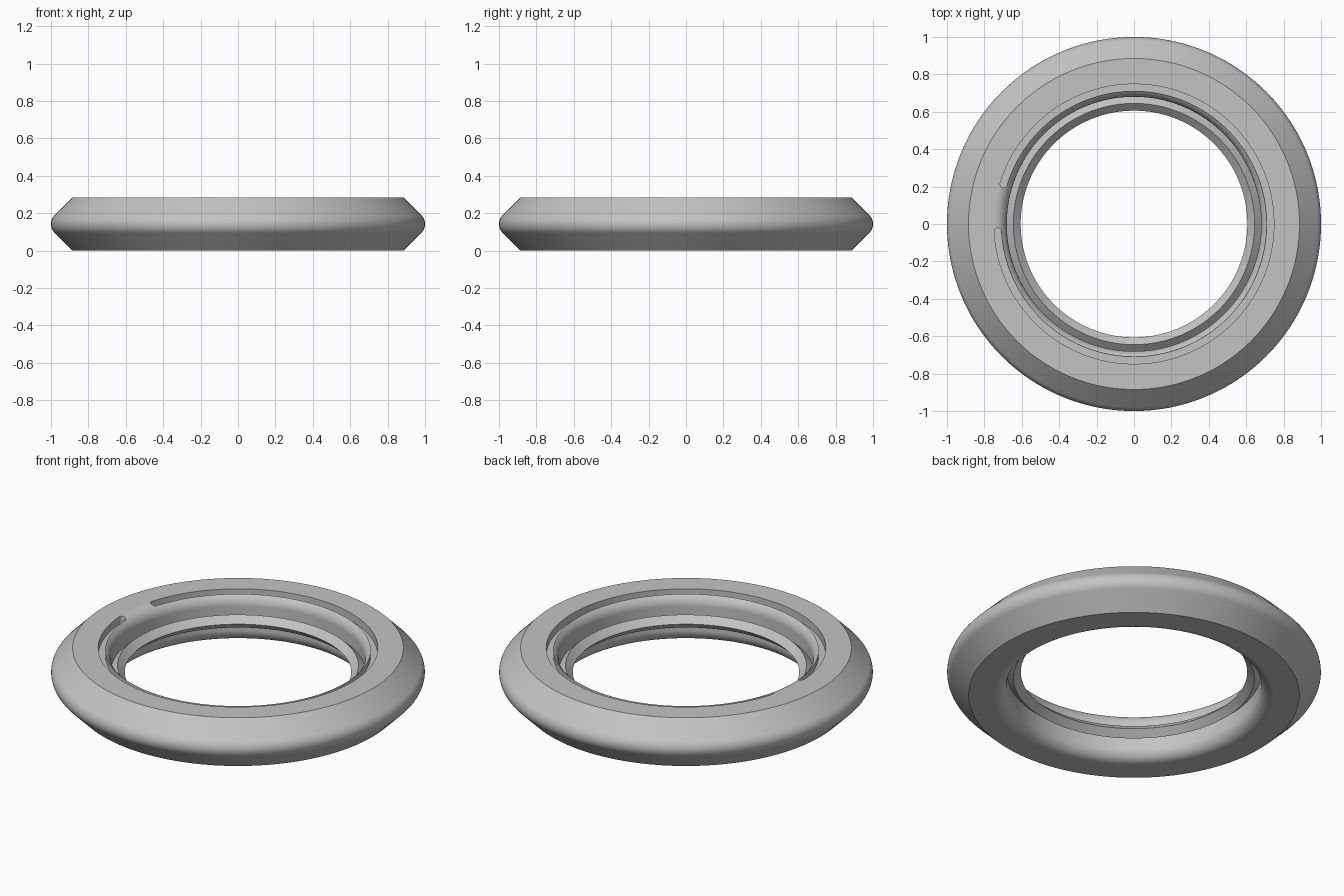
import bpy, bmesh
from math import sin, cos, radians, tau
from mathutils import Vector

if "Cube" in bpy.data.objects:
    bpy.data.objects.remove(bpy.data.objects["Cube"], do_unlink=True)

HEIGHT = 0.285
MID = HEIGHT / 2
SEGMENTS = 160

grey = bpy.data.materials.new("light_grey")
grey.use_nodes = True
colour = (0.55, 0.55, 0.55, 1)
grey.diffuse_color = colour
grey.node_tree.nodes["Principled BSDF"].inputs["Base Color"].default_value = colour


def arc(cx, cy, radius, start, end, steps):
    """Points along a circular arc, angles in degrees."""
    angles = [radians(start + (end - start) * i / steps) for i in range(steps + 1)]
    return [(cx + radius * cos(a), cy + radius * sin(a)) for a in angles]


def make_object(name, bm):
    bmesh.ops.recalc_face_normals(bm, faces=bm.faces)
    mesh = bpy.data.meshes.new(name)
    bm.to_mesh(mesh)
    bm.free()
    mesh.materials.append(grey)
    obj = bpy.data.objects.new(name, mesh)
    bpy.context.collection.objects.link(obj)
    return obj


# Upper half of the ring section: rounded rim, top face, inner lip, channel, ridge
upper = arc(0.934, MID, 0.066, 0, 45, 7)
upper += [(0.885, HEIGHT)]
upper += arc(0.75, HEIGHT - 0.07, 0.07, 90, 180, 12)
upper += [(0.68, MID + 0.006), (0.645, MID + 0.038), (0.606, MID)]

# Mirror the section downwards and revolve it
lower = [(r, HEIGHT - z) for r, z in reversed(upper[1:-1])]
bm = bmesh.new()
verts = [bm.verts.new((r, 0, z)) for r, z in upper + lower]
edges = [bm.edges.new((v, verts[i - 1])) for i, v in enumerate(verts)]
bmesh.ops.spin(bm, geom=verts + edges, cent=(0, 0, 0), axis=(0, 0, 1),
               angle=tau, steps=SEGMENTS, use_merge=True)
bmesh.ops.remove_doubles(bm, verts=bm.verts, dist=0.0001)
ring = make_object("ring_body", bm)

# Round-ended curved slot in the top face
MIDDLE, HALF = 0.729, 0.019
START, END = 183.2, 523
outline = arc(0, 0, MIDDLE + HALF, START, END, SEGMENTS)
outline += arc(MIDDLE * cos(radians(END)), MIDDLE * sin(radians(END)),
               HALF, END, END + 180, 8)[1:-1]
outline += arc(0, 0, MIDDLE - HALF, END, START, SEGMENTS)
outline += arc(MIDDLE * cos(radians(START)), MIDDLE * sin(radians(START)),
               HALF, START + 180, START + 360, 8)[1:-1]
bm = bmesh.new()
face = bm.faces.new([bm.verts.new((x, y, HEIGHT - 0.045)) for x, y in outline])
top = bmesh.ops.extrude_face_region(bm, geom=[face])["geom"]
bmesh.ops.translate(bm, vec=Vector((0, 0, 0.1)),
                    verts=[g for g in top if isinstance(g, bmesh.types.BMVert)])
cutter = make_object("slot_cutter", bm)
cutter.hide_render = True

bpy.ops.object.select_all(action="DESELECT")
bpy.context.view_layer.objects.active = ring
ring.select_set(True)
cut = ring.modifiers.new("slot", "BOOLEAN")
cut.operation = "DIFFERENCE"
cut.solver = "EXACT"
cut.object = cutter
bpy.ops.object.modifier_apply(modifier=cut.name)
bpy.data.objects.remove(cutter, do_unlink=True)

# Smooth curves with crisp edges and flat-looking faces
bpy.ops.object.shade_smooth_by_angle(angle=radians(25))
weighted = ring.modifiers.new("weighted_normals", "WEIGHTED_NORMAL")
weighted.keep_sharp = True
